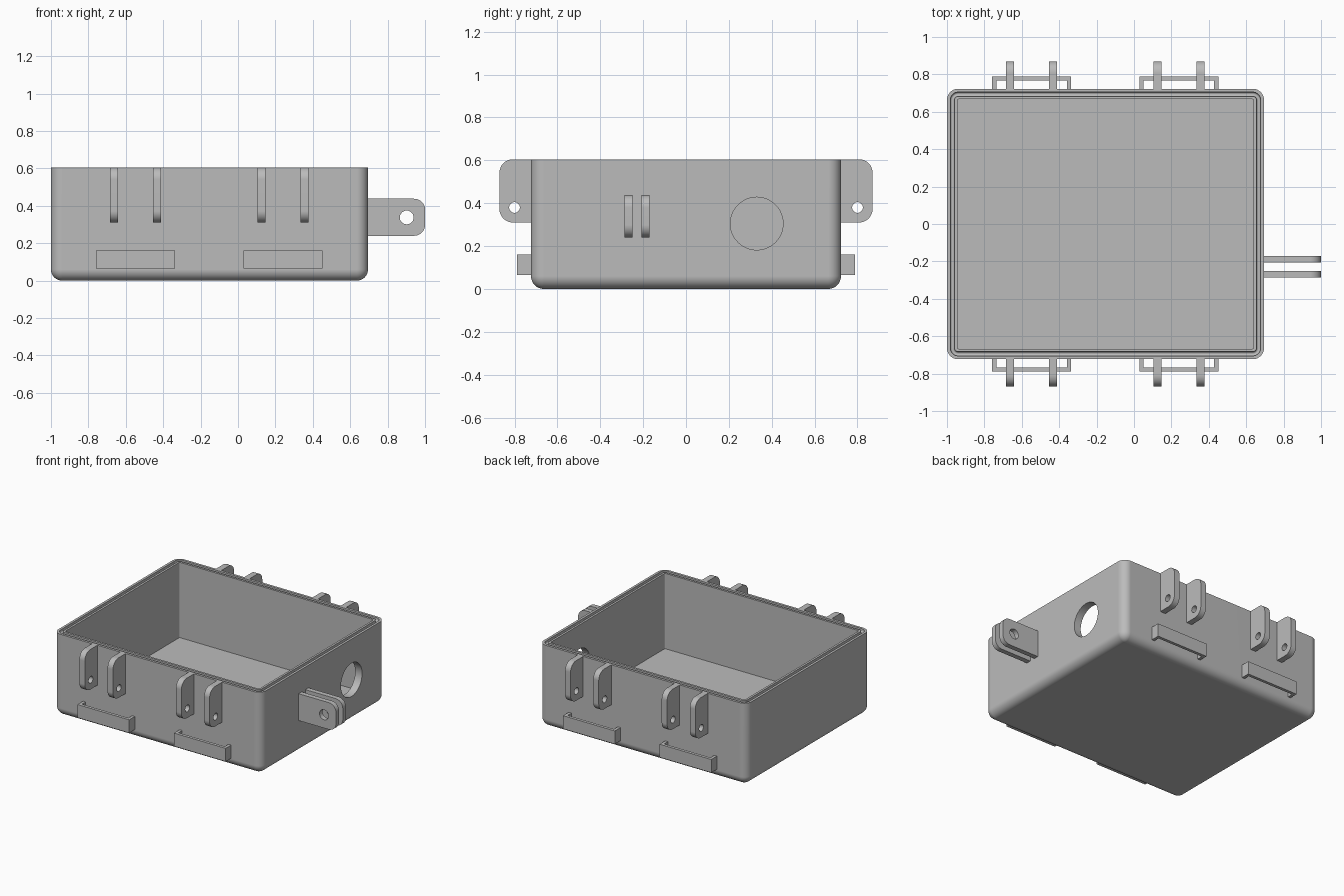
import bpy, bmesh
from math import pi, sin, cos, radians
from mathutils import Matrix

if "Cube" in bpy.data.objects:
    bpy.data.objects.remove(bpy.data.objects["Cube"], do_unlink=True)

grey = bpy.data.materials.new("plain grey")
grey.use_nodes = True
grey.diffuse_color = (0.5, 0.5, 0.5, 1)
grey.node_tree.nodes["Principled BSDF"].inputs["Base Color"].default_value = (0.5, 0.5, 0.5, 1)

X0, X1, HY, TOP = -1.0, 0.695, 0.723, 0.605   # box extents
R, WALL, FLOOR = 0.06, 0.056, 0.05            # corner radius, wall and floor thickness


def add_object(name, mesh, matrix=Matrix()):
    obj = bpy.data.objects.new(name, mesh)
    bpy.context.collection.objects.link(obj)
    obj.matrix_world = matrix
    if not mesh.materials:
        mesh.materials.append(grey)
    return obj


def smooth(obj):
    bpy.ops.object.select_all(action='DESELECT')
    obj.select_set(True)
    bpy.context.view_layer.objects.active = obj
    bpy.ops.object.shade_smooth_by_angle(angle=radians(35))
    obj.modifiers.new("even_normals", 'WEIGHTED_NORMAL').keep_sharp = True


def arc(cx, cy, r, start, end, steps):
    return [(cx + r * cos(start + (end - start) * i / steps),
             cy + r * sin(start + (end - start) * i / steps)) for i in range(steps + 1)]


def plate(name, outlines, thickness, matrix):
    """Extrude closed flat outlines; inner outlines become holes."""
    curve = bpy.data.curves.new(name, 'CURVE')
    curve.dimensions, curve.fill_mode = '2D', 'BOTH'
    curve.extrude = thickness / 2
    for points in outlines:
        spline = curve.splines.new('POLY')
        spline.points.add(len(points) - 1)
        for p, (u, v) in zip(spline.points, points):
            p.co = (u, v, 0, 1)
        spline.use_cyclic_u = True
    temp = bpy.data.objects.new(name, curve)
    bpy.context.collection.objects.link(temp)
    bpy.context.view_layer.update()
    mesh = bpy.data.meshes.new_from_object(temp.evaluated_get(bpy.context.evaluated_depsgraph_get()))
    bpy.data.objects.remove(temp)
    bm = bmesh.new()
    bm.from_mesh(mesh)
    bmesh.ops.remove_doubles(bm, verts=bm.verts, dist=1e-5)
    bmesh.ops.recalc_face_normals(bm, faces=bm.faces)
    bm.to_mesh(mesh)
    bm.free()
    mesh.materials.clear()
    obj = add_object(name, mesh, matrix)
    smooth(obj)
    return obj


def lug(name, length, z0, z1, r, hole, thickness, matrix):
    """Upright ear with rounded outer corners and a pin hole (u, z, radius)."""
    outline = [(-0.008, z0)] + arc(length - r, z0 + r, r, -pi / 2, 0, 8)
    outline += arc(length - r, z1 - r, r, 0, pi / 2, 8) + [(-0.008, z1)]
    ring = arc(*hole, 0, 2 * pi, 24)[:-1]
    plate(name, [outline, ring], thickness, matrix @ Matrix.Rotation(pi / 2, 4, 'X'))


# Box shell: rounded rectangles lofted from the underside, over the rim, to the floor
def ring_points(inset):
    r = max(R - inset, 0.006)
    x0, x1, y = X0 + inset + r, X1 - inset - r, HY - inset - r
    corners = [(x1, y), (x0, y), (x0, -y), (x1, -y)]
    return [p for i, (cx, cy) in enumerate(corners)
            for p in arc(cx, cy, r, i * pi / 2, (i + 1) * pi / 2, 8)]


profile = [(R - R * sin(a), R - R * cos(a)) for a in (i * pi / 16 for i in range(9))]
profile += [(0, TOP), (0.018, TOP)]
profile += [(0.029 - 0.011 * cos(a), TOP - 0.012 - 0.011 * sin(a))          # seal groove
            for a in (i * pi / 6 for i in range(7))]
profile += [(0.04, TOP), (WALL, TOP), (WALL, FLOOR)]

bm = bmesh.new()
rings = [[bm.verts.new((x, y, z)) for x, y in ring_points(d)] for d, z in profile]
for low, high in zip(rings, rings[1:]):
    for i in range(len(low)):
        j = (i + 1) % len(low)
        bm.faces.new((low[i], low[j], high[j], high[i]))
bm.faces.new(rings[0][::-1])
bm.faces.new(rings[-1])
bmesh.ops.recalc_face_normals(bm, faces=bm.faces)
shell_mesh = bpy.data.meshes.new("box_shell")
bm.to_mesh(shell_mesh)
bm.free()
shell = add_object("box_shell", shell_mesh)

# Round cable hole through the right-hand wall
bpy.ops.mesh.primitive_cylinder_add(vertices=48, radius=0.123, depth=0.3,
                                    location=(X1, 0.33, 0.305), rotation=(0, pi / 2, 0))
cutter = bpy.context.object
cutter.name = "hole_cutter"
cutter.hide_render = True
cutter.data.materials.append(grey)
cut = shell.modifiers.new("cable_hole", 'BOOLEAN')
cut.object, cut.operation, cut.solver = cutter, 'DIFFERENCE', 'EXACT'
bpy.context.view_layer.objects.active = shell
bpy.ops.object.modifier_apply(modifier=cut.name)
bpy.data.objects.remove(cutter, do_unlink=True)
smooth(shell)

# Hinge ears and strap loops on the front and back
for side, turn, sy in (("front", -pi / 2, -1), ("back", pi / 2, 1)):
    spin = Matrix.Rotation(turn, 4, 'Z')
    for i, x in enumerate((-0.663, -0.433, 0.125, 0.355)):
        lug(f"{side}_ear_{i + 1}", 0.147, 0.31, TOP, 0.062, (0.077, 0.38, 0.025), 0.044,
            Matrix.Translation((x, sy * HY, 0)) @ spin)
    for i, x in enumerate((-0.547, 0.24)):
        w, d, t, b = 0.211, 0.065, 0.022, -0.008
        loop = [(b, -w), (d, -w), (d, w), (b, w), (b, w - t), (d - t, w - t),
                (d - t, t - w), (b, t - w)]
        plate(f"{side}_strap_loop_{i + 1}", [loop], 0.097,
              Matrix.Translation((x, sy * HY, 0.113)) @ spin)

# Pair of mounting ears on the right-hand wall
for i, y in enumerate((-0.268, -0.189)):
    lug(f"side_ear_{i + 1}", 1 - X1, 0.24, 0.438, 0.058, (0.207, 0.338, 0.037), 0.036,
        Matrix.Translation((X1, y, 0)))
